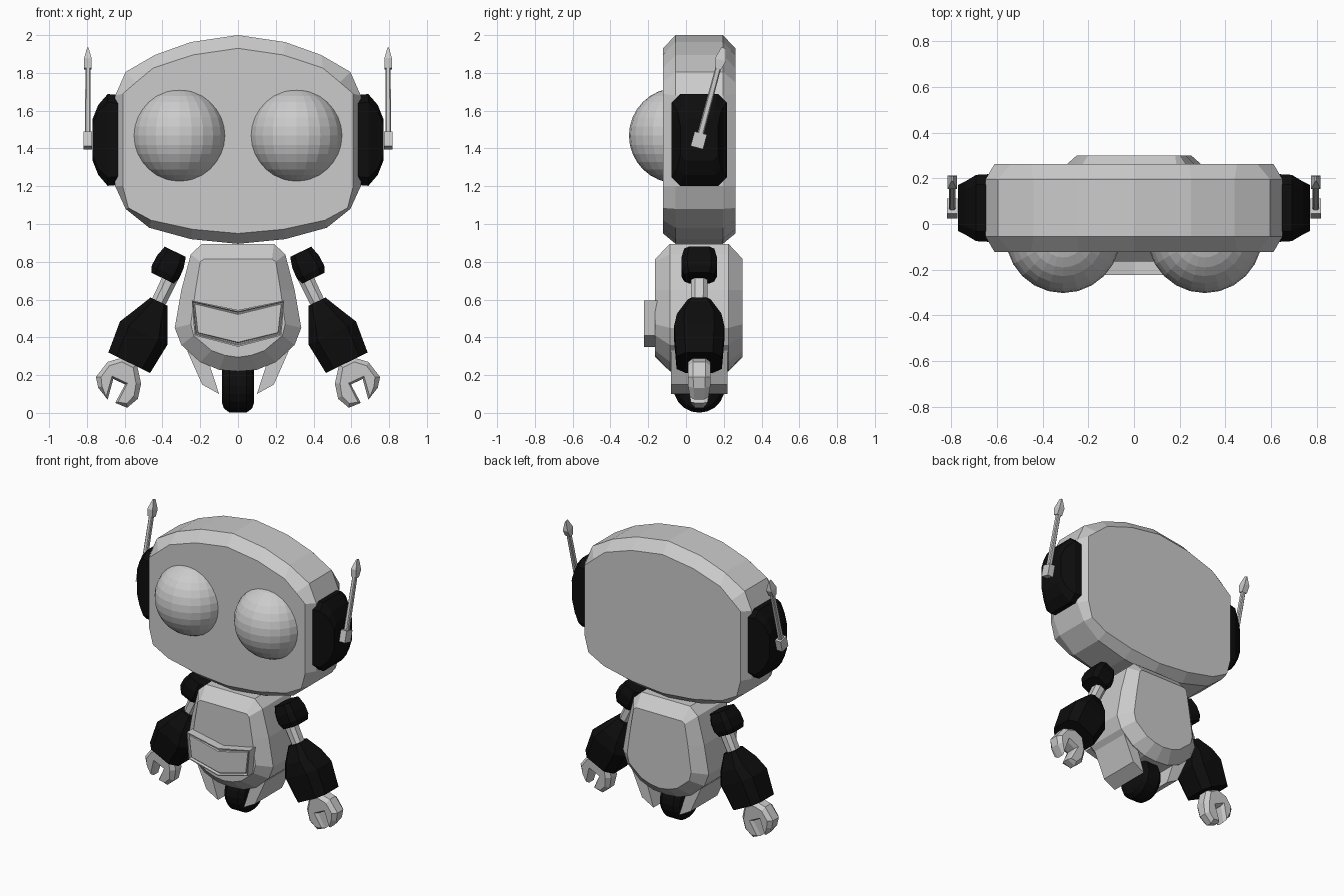
import bpy, bmesh, math
from mathutils import Vector as V

if "Cube" in bpy.data.objects:
    bpy.data.objects.remove(bpy.data.objects["Cube"])

black = bpy.data.materials.new("black")
black.diffuse_color = (0.004, 0.004, 0.004, 1)
black.use_nodes = True
black.node_tree.nodes["Principled BSDF"].inputs["Base Color"].default_value = black.diffuse_color
CY = 0.07  # depth centre of body, head and arms


def finish(name, bm, mat=None, mirror=False):
    bmesh.ops.recalc_face_normals(bm, faces=bm.faces)
    me = bpy.data.meshes.new(name)
    bm.to_mesh(me)
    bm.free()
    ob = bpy.data.objects.new(name, me)
    bpy.context.collection.objects.link(ob)
    if mat:
        me.materials.append(mat)
    if mirror:
        ob.modifiers.new("mirror", 'MIRROR')
    return ob


def loft_bm(rings):
    bm = bmesh.new()
    vs = [[bm.verts.new(p) for p in r] for r in rings]
    n = len(vs[0])
    for a, b in zip(vs, vs[1:]):
        for i in range(n):
            bm.faces.new((a[i], a[(i + 1) % n], b[(i + 1) % n], b[i]))
    bm.faces.new(vs[0])
    bm.faces.new(vs[-1])
    return bm


def slab(outline, y):
    return [(x, y, z) for x, z in outline]


def whole(half):
    """Complete a symmetric half outline that starts and ends on x = 0."""
    return half + [(-x, z) for x, z in half[-2:0:-1]]


def spindle(name, o, d, u, v, layers, cut=0.4, mat=None):
    """Mirrored part: chamfered rectangles (t, half u, half v) along d."""
    o, d, u, v = V(o), V(d).normalized(), V(u).normalized(), V(v).normalized()
    rings = []
    for t, a, b in layers:
        c = min(a, b) * cut
        if cut:
            pts = [(a, b - c), (a - c, b), (c - a, b), (-a, b - c),
                   (-a, c - b), (c - a, -b), (a - c, -b), (a, c - b)]
        else:
            pts = [(a, b), (-a, b), (-a, -b), (a, -b)]
        rings.append([o + d * t + u * p + v * q for p, q in pts])
    return finish(name, loft_bm(rings), mat, True)


# head: rounded slab with chamfered front and back rims
outer = whole([(0, 2.0), (.25, 1.963), (.44, 1.895), (.595, 1.805), (.65, 1.68),
               (.65, 1.2), (.595, 1.08), (.47, .98), (.25, .92), (0, .895)])
inner = whole([(0, 1.93), (.24, 1.895), (.45, 1.825), (.54, 1.75), (.61, 1.69),
               (.61, 1.2), (.58, 1.085), (.46, 1.02), (.24, .972), (0, .95)])
finish("head", loft_bm([slab(inner, -.122), slab(outer, -.055),
                        slab(outer, .195), slab(inner, .262)]))

# body: tapering slab built the same way
outer = whole([(0, .895), (.19, .895), (.25, .84), (.30, .65), (.335, .45),
               (.30, .36), (.2, .27), (.1, .228), (0, .22)])
inner = whole([(0, .815), (.18, .815), (.20, .80), (.225, .65), (.25, .47),
               (.235, .41), (.14, .33), (.07, .305), (0, .295)])
finish("body", loft_bm([slab(inner, -.163), slab(outer, -.085),
                        slab(outer, .225), slab(inner, .3)]))

# belly panel with a grooved frame
panel = whole([(0, .545), (.245, .595), (.23, .41), (0, .35)])
bm = loft_bm([slab(panel, -.13), slab(panel, -.222)])
bmesh.ops.recalc_face_normals(bm, faces=bm.faces)
face = min(bm.faces, key=lambda f: f.calc_center_median().y)
for thick, depth in ((.008, 0), (.006, -.015), (.006, 0), (.004, .01)):
    bmesh.ops.inset_region(bm, faces=[face], thickness=thick, depth=depth)
finish("belly_panel", bm)

# eyes
bm = bmesh.new()
bmesh.ops.create_uvsphere(bm, u_segments=24, v_segments=16, radius=.252)
bmesh.ops.translate(bm, verts=bm.verts, vec=(.31, -.05, 1.468))
finish("eyes", bm, mirror=True)

# ears
X, Y, Z = (1, 0, 0), (0, 1, 0), (0, 0, 1)
spindle("ears", (0, CY, 1.445), X, Y, Z,
        [(.6, .15, .235), (.69, .145, .243), (.74, .115, .185), (.77, .1, .11)],
        .3, black)

# antennas: base block, rod and pointed tip, leaning back
s, c = math.sin(math.radians(15)), math.cos(math.radians(15))
up, back = (0, s, c), (0, c, -s)
root = (.795, .067, 1.44)
spindle("antenna_base", root, up, X, back, [(-.037, .022, .034), (.043, .022, .034)], 0)
spindle("antenna_rod", root, up, X, back, [(.03, .015, .017), (.41, .013, .015)])
spindle("antenna_tip", root, up, X, back,
        [(.395, .02, .017), (.445, .02, .03), (.51, .003, .012)], 0)

# arms, all along one slanted direction
a = math.radians(26)
down, side = (math.sin(a), 0, -math.cos(a)), (math.cos(a), 0, math.sin(a))
spindle("shoulders", (.332, CY, .853), down, side, Y,
        [(0, .062, .08), (.06, .078, .095), (.12, .08, .095), (.155, .066, .08)],
        .4, black)
spindle("upper_arms", (.36, CY, .71), down, side, Y,
        [(-.05, .042, .045), (.18, .038, .042)], .55)
spindle("forearms", (.418, CY, .589), down, side, Y,
        [(0, .05, .06), (.1, .098, .118), (.185, .14, .133), (.36, .123, .12)],
        .4, black)

# gripper hands: notched outline, thinner toward the rim
claw = [(.622, .29), (.535, .255), (.513, .155), (.53, .075), (.587, .027),
        (.65, .053), (.598, .15), (.66, .18), (.69, .07), (.74, .133),
        (.752, .19), (.69, .27)]
core = [(.615, .27), (.555, .24), (.54, .155), (.55, .09), (.59, .05),
        (.635, .057), (.586, .157), (.667, .195), (.698, .085), (.72, .14),
        (.725, .19), (.68, .25)]


def depth(outline, k):
    return [(x, CY + k * (.6 + .4 * min(1, z / .15)), z) for x, z in outline]


finish("hands", loft_bm([depth(core, -.06), depth(claw, -.032),
                         depth(claw, .032), depth(core, .06)]), None, True)

# hip struts beside the wheel
strut = [(.27, .33), (.19, .15), (.10, .10), (.165, .30)]
finish("hip_struts", loft_bm([slab(strut, -.08), slab(strut, .22)]), None, True)

# wheel with rounded tread
rings = []
for x, r in ((-.085, .085), (-.075, .115), (-.045, .138), (.045, .138),
             (.075, .115), (.085, .085)):
    rings.append([(x, CY + r * math.cos(i * math.pi / 10),
                   .143 + r * math.sin(i * math.pi / 10) * 1.03) for i in range(20)])
finish("wheel", loft_bm(rings), black)
